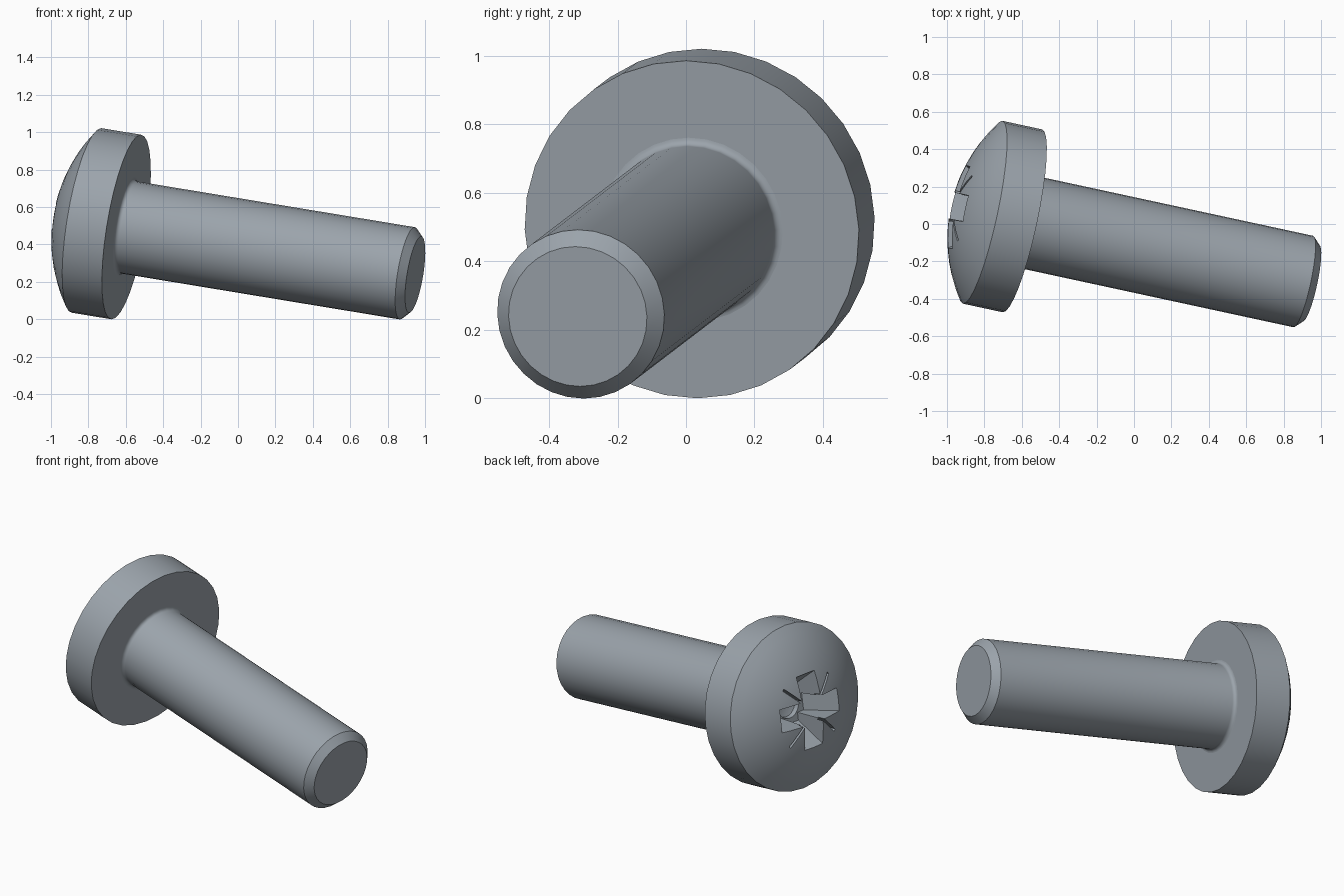
import bpy, bmesh, math
from mathutils import Matrix, Vector

cube = bpy.data.objects.get("Cube")
if cube:
    bpy.data.objects.remove(cube, do_unlink=True)

SEGMENTS = 32
HEAD_R, RIM_H, HEAD_H = 0.5, 0.22, 0.385
SHANK_R, LENGTH, CHAMFER, FILLET = 0.25, 1.6, 0.043, 0.022

# Screw frame: local z runs out through the top of the head, origin under the head
out = Vector((-0.965, 0.2085, 0.159)).normalized()
side = (Vector((0, 0, 1)) - out * out.z).normalized()
frame = Matrix((side, out.cross(side), out)).transposed().to_4x4()
frame.translation = (-0.597, 0.017, 0.493)

steel = bpy.data.materials.new("steel_grey")
steel.use_nodes = True
steel.diffuse_color = (0.33, 0.37, 0.41, 1)
steel.node_tree.nodes["Principled BSDF"].inputs["Base Color"].default_value = steel.diffuse_color


def add_object(name, bm):
    bmesh.ops.recalc_face_normals(bm, faces=bm.faces)
    mesh = bpy.data.meshes.new(name)
    bm.to_mesh(mesh)
    bm.free()
    mesh.materials.append(steel)
    obj = bpy.data.objects.new(name, mesh)
    obj.matrix_world = frame
    bpy.context.collection.objects.link(obj)
    return obj


def revolve(name, profile):
    """Spin a list of (radius, z) points around the screw axis."""
    bm = bmesh.new()
    verts = [bm.verts.new((r, 0, z)) for r, z in profile]
    edges = [bm.edges.new(pair) for pair in zip(verts, verts[1:])]
    bmesh.ops.spin(bm, geom=verts + edges, axis=(0, 0, 1), cent=(0, 0, 0),
                   angle=math.tau, steps=SEGMENTS, use_duplicate=False)
    bmesh.ops.remove_doubles(bm, verts=bm.verts, dist=1e-5)
    return add_object(name, bm)


def frustum(name, top, bottom, z_top, z_bottom, turn=0, offset=0):
    """Tapered box with (half length, half width) at top and bottom."""
    bm = bmesh.new()
    bmesh.ops.create_cube(bm, size=2)
    for v in bm.verts:
        hx, hy = top if v.co.z > 0 else bottom
        v.co = (v.co.x * hx + offset, v.co.y * hy, z_top if v.co.z > 0 else z_bottom)
    bmesh.ops.rotate(bm, verts=bm.verts, matrix=Matrix.Rotation(turn, 3, 'Z'))
    return add_object(name, bm)


def smooth(obj):
    bpy.ops.object.select_all(action='DESELECT')
    obj.select_set(True)
    bpy.context.view_layer.objects.active = obj
    bpy.ops.object.shade_smooth_by_angle(angle=math.radians(30))


# Domed head with a straight rim
dome_h = HEAD_H - RIM_H
dome_r = (HEAD_R ** 2 + dome_h ** 2) / (2 * dome_h)
dome_angle = math.asin(HEAD_R / dome_r)
dome = [(dome_r * math.sin(a), HEAD_H - dome_r * (1 - math.cos(a)))
        for a in (dome_angle * (1 - i / 8) for i in range(9))]
head = revolve("head", [(0, 0), (HEAD_R, 0)] + dome)

# Shank with a fillet under the head and a chamfered tip
fillet = [(SHANK_R + FILLET * (1 - math.cos(a)), -FILLET * (1 - math.sin(a)))
          for a in (math.pi / 2 * (1 - i / 5) for i in range(6))]
shank = revolve("shank", fillet + [(SHANK_R, CHAMFER - LENGTH),
                                   (SHANK_R - CHAMFER, -LENGTH), (0, -LENGTH)])

# Cross recess: two tapered bars, a central core and four thin diagonal grooves
cutters = [frustum("recess_bar_cutter", (0.268, 0.074), (0.11, 0.062), 0.42, 0.17, i * math.pi / 2)
           for i in range(2)]
cutters.append(revolve("recess_core_cutter", [(0, 0.12), (0.075, 0.14), (0.11, 0.42), (0, 0.42)]))
cutters += [frustum("groove_cutter", (0.09, 0.007), (0.06, 0.007), 0.42, 0.28,
                    math.pi / 4 + i * math.pi / 2, 0.175) for i in range(4)]
bpy.context.view_layer.objects.active = head
for cutter in cutters:
    cutter.hide_render = True
    cut = head.modifiers.new("recess", 'BOOLEAN')
    cut.operation, cut.solver, cut.object = 'DIFFERENCE', 'EXACT', cutter
    bpy.ops.object.modifier_apply(modifier=cut.name)
for cutter in cutters:
    bpy.data.objects.remove(cutter, do_unlink=True)

smooth(head)
smooth(shank)
